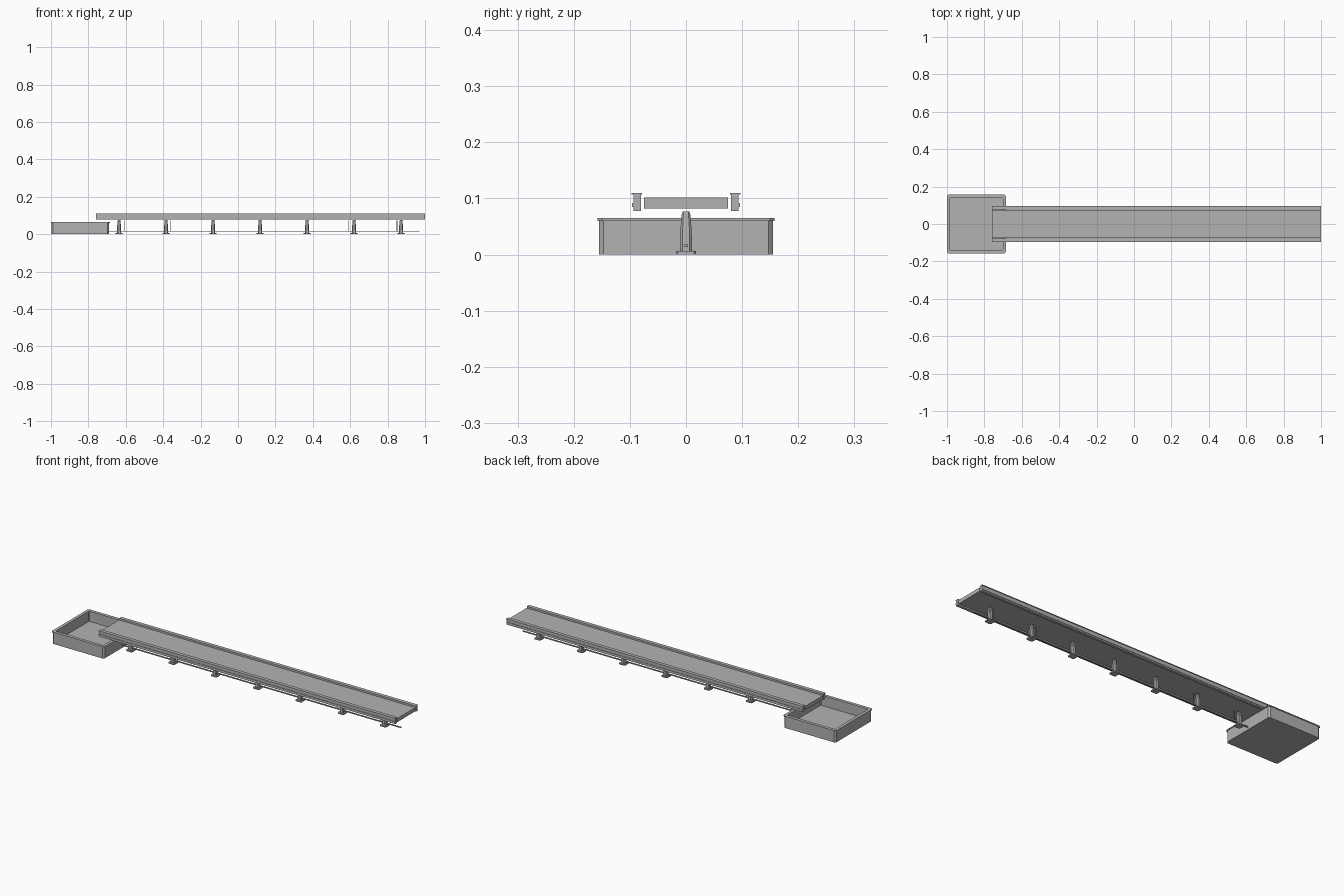
import bpy
import bmesh

default = bpy.data.objects.get("Cube")
if default:
    bpy.data.objects.remove(default, do_unlink=True)

# Single grey finish
grey = bpy.data.materials.new("plain_grey")
grey.use_nodes = True
COLOUR = (0.45, 0.45, 0.45, 1)
grey.diffuse_color = COLOUR
grey.node_tree.nodes["Principled BSDF"].inputs["Base Color"].default_value = COLOUR


def finish(name, bm):
    bmesh.ops.recalc_face_normals(bm, faces=bm.faces)
    mesh = bpy.data.meshes.new(name)
    bm.to_mesh(mesh)
    bm.free()
    mesh.materials.append(grey)
    obj = bpy.data.objects.new(name, mesh)
    bpy.context.collection.objects.link(obj)
    return obj


def loft(name, rings, closed=False):
    """Skin a list of equal-length rings; cap the ends unless closed."""
    bm = bmesh.new()
    loops = [[bm.verts.new(p) for p in ring] for ring in rings]
    n = len(loops[0])
    pairs = list(zip(loops, loops[1:]))
    if closed:
        pairs.append((loops[-1], loops[0]))
    else:
        bm.faces.new(loops[0])
        bm.faces.new(loops[-1])
    for a, b in pairs:
        for i in range(n):
            j = (i + 1) % n
            bm.faces.new((a[i], a[j], b[j], b[i]))
    return finish(name, bm)


def outline(cx, hx, hy, c, z):
    """Rectangle with cut corners at height z."""
    pts = [(hx, c - hy), (hx, hy - c), (hx - c, hy), (c - hx, hy),
           (-hx, hy - c), (-hx, c - hy), (c - hx, -hy), (hx - c, -hy)]
    return [(cx + x, y, z) for x, y in pts]


def extrude_x(name, profile, x0, x1):
    return loft(name, [[(x, y, z) for y, z in profile] for x0_, x in enumerate((x0, x1))])


def rect(y0, y1, z0, z1):
    return [(y0, z0), (y1, z0), (y1, z1), (y0, z1)]


# Open tray with a lipped rim at the low end
TRAY_X = -0.8425
loft("tray", [
    outline(TRAY_X, 0.154, 0.155, 0.008, 0),
    outline(TRAY_X, 0.154, 0.155, 0.008, 0.06),
    outline(TRAY_X, 0.1575, 0.158, 0.008, 0.06),
    outline(TRAY_X, 0.1575, 0.158, 0.008, 0.065),
    outline(TRAY_X, 0.141, 0.141, 0.004, 0.065),
    outline(TRAY_X, 0.141, 0.141, 0.004, 0.01),
])

# Long deck
START, END = -0.76, 1.0
extrude_x("deck", rect(-0.075, 0.075, 0.082, 0.102), START, END)

# Side rails: web with a wider cap, and a slim outer strip
for side, s in (("left", 1), ("right", -1)):
    web = [(0.08, 0.078), (0.094, 0.078), (0.094, 0.107), (0.097, 0.107),
           (0.097, 0.11), (0.078, 0.11), (0.078, 0.107), (0.08, 0.107)]
    extrude_x(side + "_rail", [(s * y, z) for y, z in web], START, END)
    strip = rect(0.094, 0.0965, 0.085, 0.092)
    extrude_x(side + "_rail_strip", [(s * y, z) for y, z in strip], START, END)

# Row of tapered posts on flat feet
for k in range(7):
    x = -0.636 + 0.2513 * k
    loft(f"post_foot_{k + 1}", [outline(x, 0.018, 0.018, 0.004, z) for z in (0, 0.006)])
    loft(f"post_{k + 1}", [
        outline(x, h, h, h * 0.4, z)
        for h, z in ((0.011, 0.006), (0.010, 0.045), (0.0075, 0.072), (0.006, 0.077))])

# Thin pipe through the post bases
extrude_x("pipe", rect(-0.0035, 0.0035, 0.0135, 0.018), -0.69, 0.97)

# Slender risers off the pipe
for k, x in enumerate((-0.605, -0.36, 0.593, 0.85)):
    loft(f"riser_{k + 1}", [outline(x, 0.0015, 0.0015, 0.0005, z) for z in (0.018, 0.072)])
